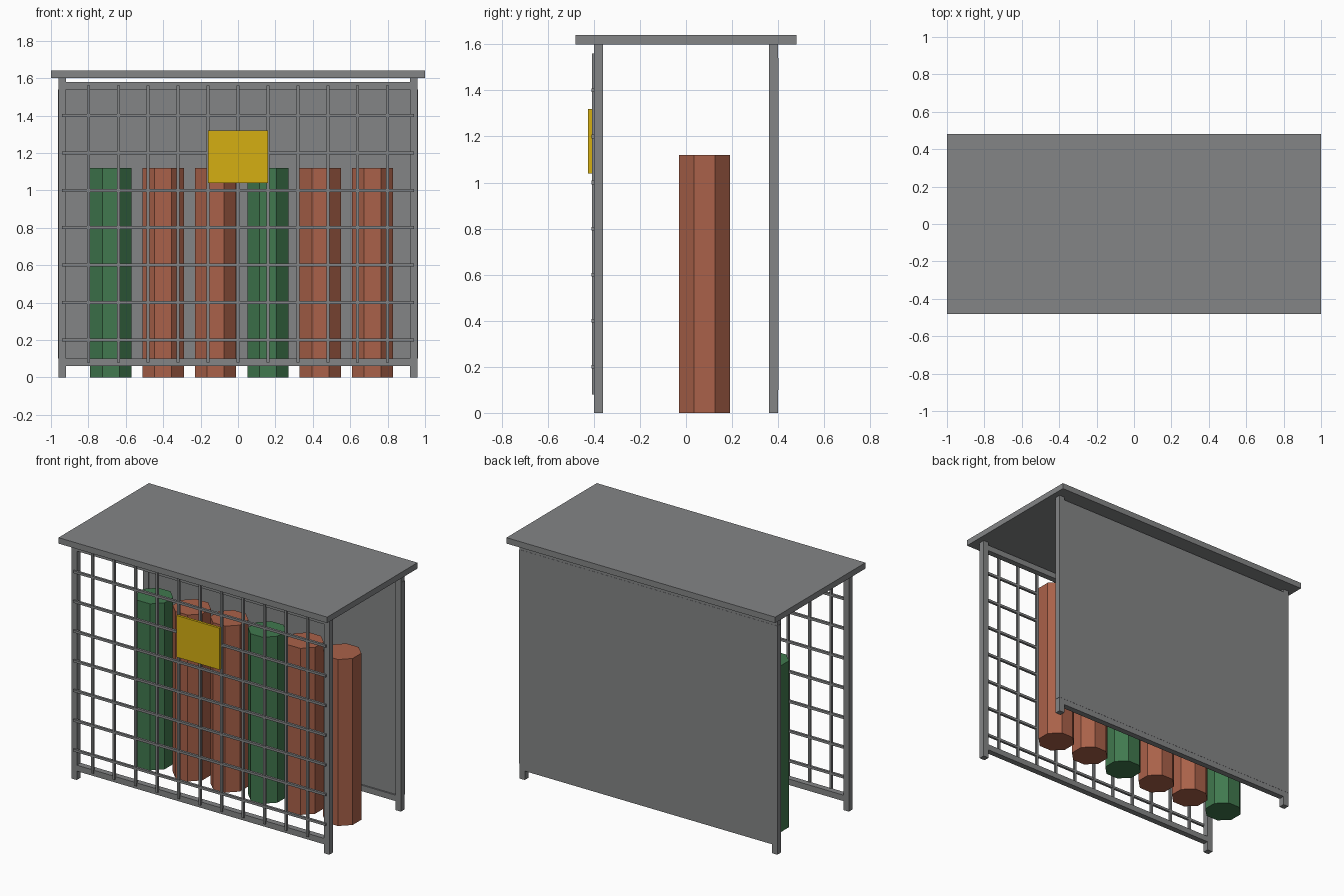
import bpy, math
from mathutils import Matrix
import bmesh

if "Cube" in bpy.data.objects:
    bpy.data.objects.remove(bpy.data.objects["Cube"])


def material(name, rgb):
    m = bpy.data.materials.new(name)
    m.use_nodes = True
    m.diffuse_color = (*rgb, 1)
    m.node_tree.nodes["Principled BSDF"].inputs["Base Color"].default_value = (*rgb, 1)
    return m


STEEL = material("steel grey", (0.23, 0.235, 0.24))
RUST = material("rust red", (0.40, 0.12, 0.067))
GREEN = material("bottle green", (0.052, 0.19, 0.077))
YELLOW = material("sign yellow", (0.66, 0.43, 0.006))


def finish(name, bm, mat):
    mesh = bpy.data.meshes.new(name)
    bm.to_mesh(mesh)
    bm.free()
    mesh.materials.append(mat)
    obj = bpy.data.objects.new(name, mesh)
    bpy.context.collection.objects.link(obj)
    return obj


def box(name, x, y, z, mat=STEEL):
    """Box from (low, high) ranges on each axis."""
    bm = bmesh.new()
    size = [b - a for a, b in (x, y, z)]
    mid = [(a + b) / 2 for a, b in (x, y, z)]
    bmesh.ops.create_cube(bm, size=1, matrix=Matrix.Translation(mid) @ Matrix.Diagonal((*size, 1)))
    return finish(name, bm, mat)


def around(c, r):
    return (c - r, c + r)


# Roof slab
box("roof", (-1, 1), (-0.48, 0.48), (1.6, 1.64))

# Corner posts, with top and bottom rails between them
for side, y in (("front", -0.38), ("back", 0.38)):
    for hand, x in (("left", 0.94), ("right", -0.94)):
        box(f"{side}_{hand}_post", around(x, 0.02), around(y, 0.02), (0, 1.6))
    for level, z in (("bottom", 0.08), ("top", 1.56)):
        box(f"{side}_{level}_rail", (-0.92, 0.92), around(y, 0.02), around(z, 0.02))

# Solid back panel
box("back_panel", (-0.962, 0.962), (0.37, 0.401), (0.1, 1.54))

# Wire mesh over the front
WIRE = 0.008
for i in range(-5, 6):
    box("vertical_wire", around(i * 0.16, WIRE), around(-0.401, WIRE), (0.08, 1.56))
for i in range(1, 8):
    box("horizontal_wire", (-0.94, 0.94), around(-0.403, WIRE), around(i * 0.2, WIRE))

# Warning plate
box("sign", (-0.16, 0.16), (-0.425, -0.408), (1.04, 1.32), YELLOW)

# Row of eight-sided cylinders
RADIUS = 0.11 / math.cos(math.pi / 8)
for i in range(6):
    bm = bmesh.new()
    place = Matrix.Translation((-0.68 + 0.28 * i, 0.08, 0.56)) @ Matrix.Rotation(math.pi / 8, 4, "Z")
    bmesh.ops.create_cone(bm, cap_ends=True, segments=8, radius1=RADIUS, radius2=RADIUS,
                          depth=1.12, matrix=place)
    # create_cone may start on either a corner or a flat, so square it to the front
    front = min(v.co.y for v in bm.verts)
    if front < 0.08 - 0.115:
        bmesh.ops.rotate(bm, verts=bm.verts, cent=place.translation,
                         matrix=Matrix.Rotation(math.pi / 8, 3, "Z"))
    finish("gas_cylinder", bm, GREEN if i % 3 == 0 else RUST)
